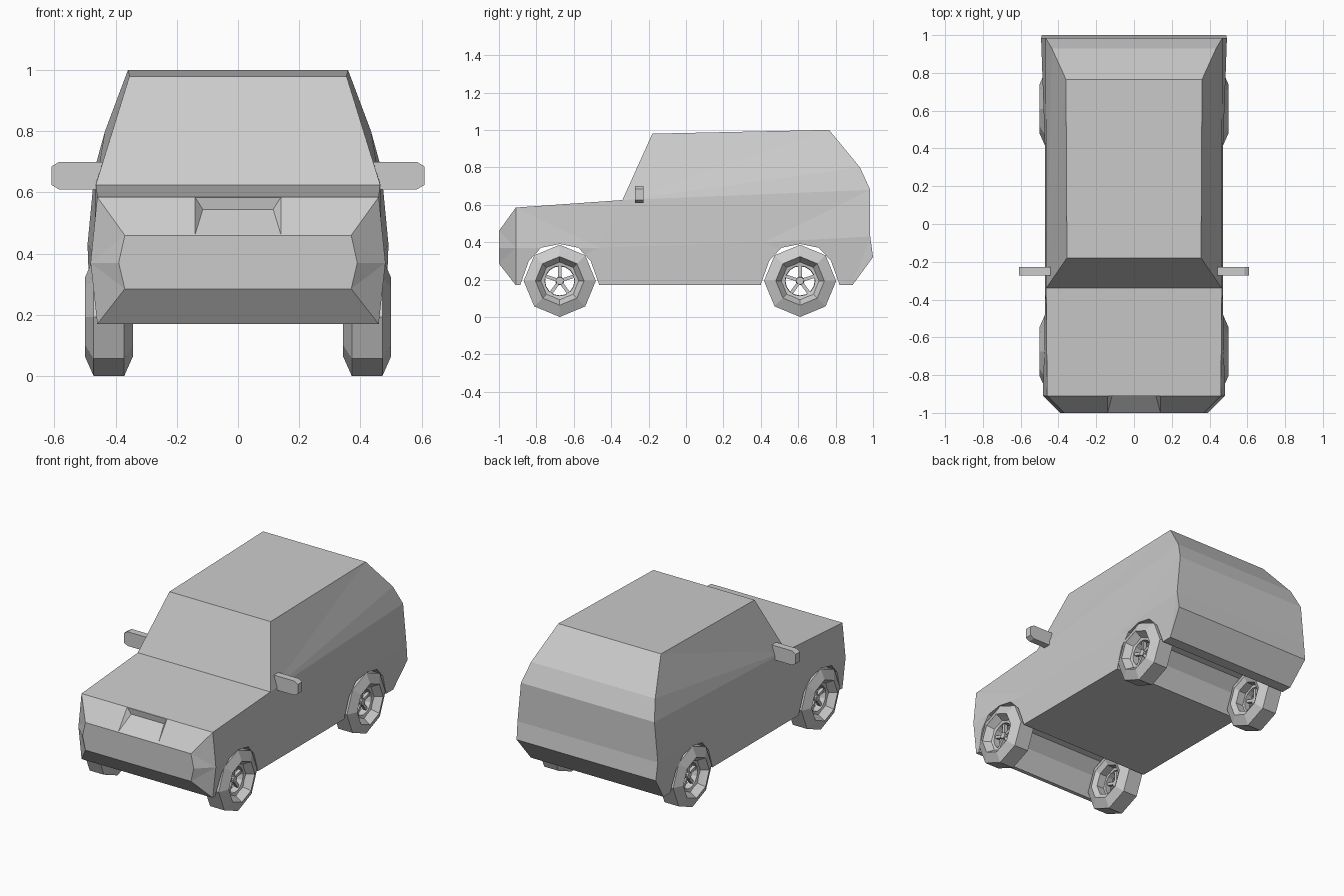
import bpy, bmesh
from math import pi, cos, sin
from mathutils import Matrix, Vector

if "Cube" in bpy.data.objects:
    bpy.data.objects.remove(bpy.data.objects["Cube"])


def finish(bm, name):
    bmesh.ops.recalc_face_normals(bm, faces=bm.faces[:])
    me = bpy.data.meshes.new(name)
    bm.to_mesh(me)
    bm.free()
    ob = bpy.data.objects.new(name, me)
    bpy.context.collection.objects.link(ob)
    return ob


def hull(points, name):
    bm = bmesh.new()
    for p in points:
        bm.verts.new(p)
    bmesh.ops.convex_hull(bm, input=bm.verts[:])
    return finish(bm, name)


def cut(ob, cutter):
    cutter.hide_render = True
    cutter.hide_set(True)
    m = ob.modifiers.new("cut", 'BOOLEAN')
    m.operation, m.solver, m.object = 'DIFFERENCE', 'EXACT', cutter


# Body: side outline points as (half width, y, z), running around the car
outline = [(.46, -.91, .17), (.37, -1, .285), (.39, -1, .37), (.37, -1, .46),
           (.46, -.91, .585), (.465, -.34, .625), (.355, -.18, .98),
           (.36, .765, 1.0), (.435, .93, .80), (.468, .985, .68),
           (.492, .985, .43), (.488, 1.0, .32), (.465, .89, .17),
           (.465, .40, .17), (.465, -.46, .17)]
# Extra points inside the side: waist of the nose, then middle of the doors
inner = [(.482, -.91, .37), (.472, -.46, .37), (.472, .42, .40)]
side_faces = [(0, 1, 2, 15), (15, 2, 3, 4), (0, 15, 16, 14), (15, 4, 5, 16),
              (16, 5, 9, 17), (17, 9, 10), (5, 6, 7, 8, 9), (14, 16, 17, 13),
              (13, 17, 12), (17, 10, 11, 12)]
bm = bmesh.new()
sides = [[bm.verts.new((s * x, y, z)) for x, y, z in outline + inner] for s in (1, -1)]
n = len(outline)
for vs in sides:
    for f in side_faces:
        bm.faces.new([vs[i] for i in f])
for i in range(n):
    j = (i + 1) % n
    bm.faces.new((sides[0][i], sides[0][j], sides[1][j], sides[1][i]))
bmesh.ops.recalc_face_normals(bm, faces=bm.faces[:])
bmesh.ops.triangulate(bm, faces=bm.faces[:])
body = finish(bm, "body")

# Wheel arches run right across the underside
arch = [(-.225, .10), (-.208, .18), (-.165, .30), (-.10, .37), (0, .39),
        (.10, .37), (.165, .30), (.208, .18), (.225, .10)]
axles = {"front": -.675, "rear": .61}
for key, y0 in axles.items():
    cut(body, hull([(s * .7, y0 + y, z) for s in (1, -1) for y, z in arch],
                   key + "_arch_cutter"))

# Recessed scoop in the sloping nose
cut(body, hull([(s * x, y, z) for s in (1, -1) for x, y, z in
                ((.14, -.911, .584), (.14, -.998, .463), (.115, -.905, .545),
                 (.14, -1.03, .60))], "scoop_cutter"))


# Wheel: eight-sided tyre and rim rings, hub and five spokes, axis along x
def ring(bm, profile, steps):
    rows = [[bm.verts.new((x, r * sin(2 * pi * k / steps), r * cos(2 * pi * k / steps)))
             for r, x in profile] for k in range(steps)]
    m = len(profile)
    for k in range(steps):
        a, b = rows[k], rows[(k + 1) % steps]
        for i in range(m):
            j = (i + 1) % m
            bm.faces.new((a[i], a[j], b[j], b[i]))


def add_wheel(name, side, y0):
    bm = bmesh.new()
    ring(bm, [(.13, -.078), (.193, -.05), (.193, .05), (.13, .078),
              (.115, .055), (.098, .03), (.098, -.06)], 8)
    ring(bm, [(.10, -.01), (.10, .035), (.08, .03), (.078, -.01)], 16)
    bmesh.ops.create_cone(bm, cap_ends=True, segments=10, radius1=.024, radius2=.02,
                          depth=.03, matrix=Matrix.Translation((.015, 0, 0))
                          @ Matrix.Rotation(pi / 2, 4, 'Y'))
    for k in range(5):
        bmesh.ops.create_cube(bm, size=1, matrix=Matrix.Rotation(2 * pi * k / 5, 4, 'X')
                              @ Matrix.Translation((.012, 0, .05))
                              @ Matrix.Diagonal((.02, .018, .075, 1)))
    for v in bm.verts:
        v.co = Vector((side * (v.co.x + .422), v.co.y + y0, v.co.z + .193))
    finish(bm, name)


# Side mirror: flat pod with a chamfered tip
pod = [(.44, .63), (.44, .70), (.585, .70), (.61, .685), (.61, .625), (.585, .61), (.455, .61)]
for side, label in ((1, "left"), (-1, "right")):
    hull([(side * x, y, z) for y in (-.272, -.228) for x, z in pod], label + "_mirror")
    for key, y0 in axles.items():
        add_wheel(f"{key}_{label}_wheel", side, y0)
